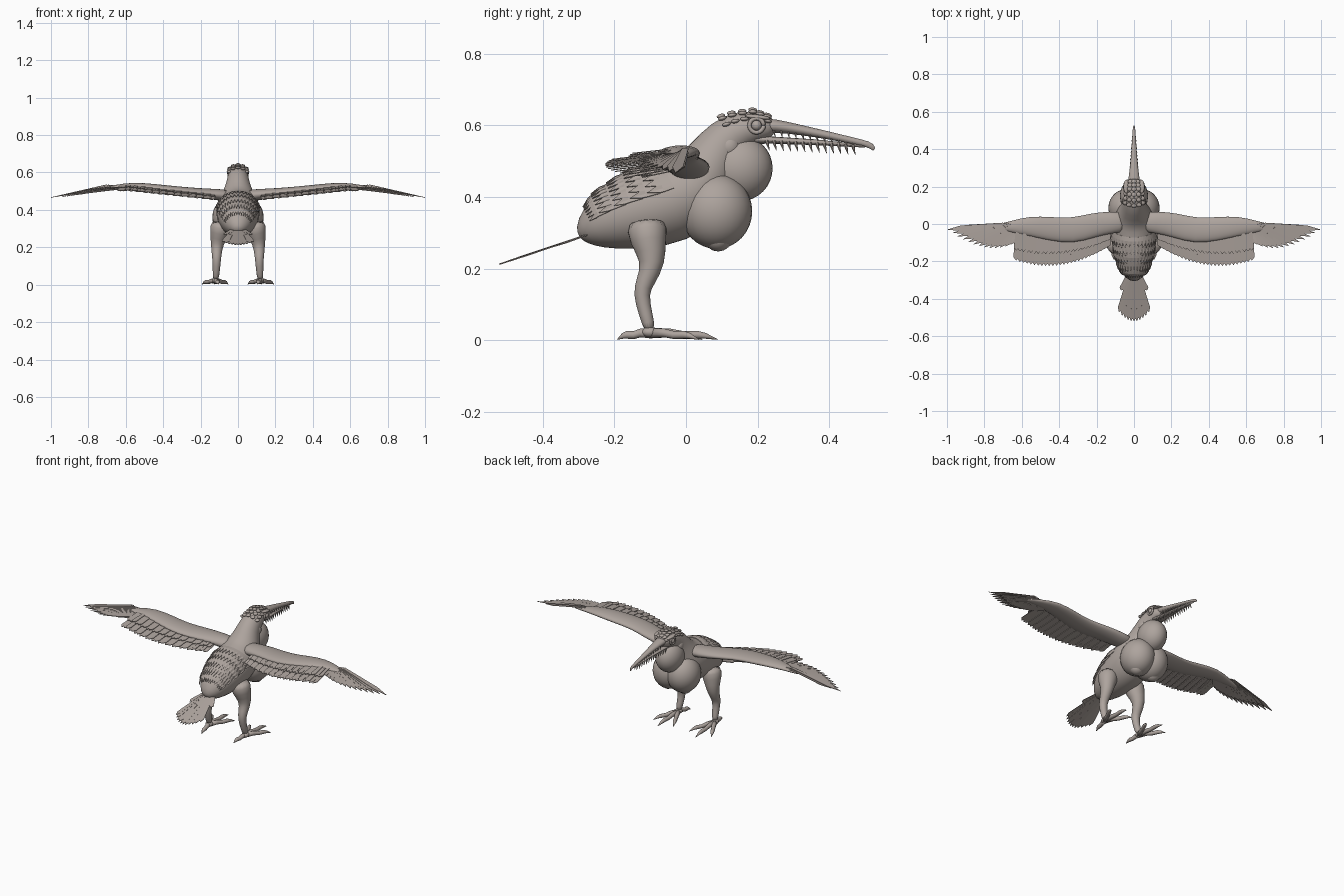
import bpy, bmesh, math
from mathutils import Vector, Matrix

if "Cube" in bpy.data.objects:
    bpy.data.objects.remove(bpy.data.objects["Cube"], do_unlink=True)

X, Y, Z = Vector((1, 0, 0)), Vector((0, 1, 0)), Vector((0, 0, 1))

clay = bpy.data.materials.new("warm_grey")
clay.use_nodes = True
clay.diffuse_color = (0.42, 0.37, 0.34, 1)
clay.node_tree.nodes["Principled BSDF"].inputs["Base Color"].default_value = clay.diffuse_color


def finish(name, bm, mirror=False, smooth=True, subdiv=0, thin=False):
    """Turn a bmesh into a named object with its modifiers."""
    if not thin:
        bmesh.ops.recalc_face_normals(bm, faces=bm.faces)
    for f in bm.faces:
        f.smooth = smooth
    mesh = bpy.data.meshes.new(name)
    bm.to_mesh(mesh)
    bm.free()
    mesh.materials.append(clay)
    obj = bpy.data.objects.new(name, mesh)
    bpy.context.scene.collection.objects.link(obj)
    if mirror:
        obj.modifiers.new("Mirror", "MIRROR").use_mirror_merge = False
    if thin:
        mod = obj.modifiers.new("Thickness", "SOLIDIFY")
        mod.thickness, mod.offset = 0.003, 0
    if subdiv:
        mod = obj.modifiers.new("Subdivision", "SUBSURF")
        mod.levels = mod.render_levels = subdiv
    return obj


def ring_point(secs, i, angle, ref, grow=1.0):
    """Point on the ellipse of section i, square to the path."""
    p, a, b = secs[i]
    t = (secs[min(i + 1, len(secs) - 1)][0] - secs[max(i - 1, 0)][0]).normalized()
    u = (ref - t * ref.dot(t)).normalized()
    return p + (u * a * math.cos(angle) + t.cross(u) * b * math.sin(angle)) * grow


def loft(bm, secs, ref, sides=16):
    rings = [[bm.verts.new(ring_point(secs, i, math.tau * k / sides, ref)) for k in range(sides)]
             for i in range(len(secs))]
    for r, s in zip(rings, rings[1:]):
        for k in range(sides):
            n = (k + 1) % sides
            bm.faces.new((r[k], r[n], s[n], s[k]))
    bm.faces.new(rings[0])
    bm.faces.new(rings[-1])


def tube(bm, pts, ref, sides=10):
    loft(bm, [(Vector(p[:3]), p[3], p[3]) for p in pts], ref, sides)


def ball(bm, centre, size, rot=0.0):
    m = Matrix.Translation(centre) @ Matrix.Rotation(rot, 4, "X") @ Matrix.Diagonal((*size, 1))
    bmesh.ops.create_uvsphere(bm, u_segments=28, v_segments=16, radius=1, matrix=m)


def spike(bm, base, tip, r):
    d = Vector(tip) - Vector(base)
    m = Matrix.Translation((Vector(base) + Vector(tip)) / 2) @ d.to_track_quat("Z", "Y").to_matrix().to_4x4()
    bmesh.ops.create_cone(bm, cap_ends=True, segments=7, radius1=r, radius2=0.0005, depth=d.length, matrix=m)


def blade(bm, base, tip, width, shoulder=0.85):
    """Flat pointed feather."""
    base, tip = Vector(base), Vector(tip)
    side = Z.cross(tip - base).normalized() * width / 2
    mid = base.lerp(tip, shoulder)
    pts = (base - side * 0.6, mid - side, tip, mid + side, base + side * 0.6)
    bm.faces.new([bm.verts.new(p) for p in pts])


# Torso, neck and skull: y, z, half width, half height
body = [(Vector((0, y, z)), a, b) for y, z, a, b in (
    (-.297, .287, .012, .012), (-.282, .3, .05, .044), (-.23, .33, .085, .083),
    (-.14, .36, .11, .11), (-.04, .387, .12, .122), (.03, .425, .115, .112),
    (.065, .485, .085, .083), (.095, .54, .062, .068), (.135, .58, .056, .06),
    (.19, .598, .05, .047), (.235, .593, .036, .032), (.25, .59, .015, .015))]
bm = bmesh.new()
loft(bm, body, X, 24)
finish("body", bm, subdiv=1)


def body_point(t, angle, grow):
    i = min(int(t), len(body) - 2)
    return ring_point(body, i, angle, X, grow).lerp(ring_point(body, i + 1, angle, X, grow), t - i)


# Ragged feather rows over the back
bm = bmesh.new()
cols = 32
for t in (4.3, 3.8, 3.3, 2.8, 2.3):
    rows = []
    for k in range(cols + 1):
        ang = -math.pi / 2 + math.radians(150) * (k / cols - 0.5)
        jag = 0.85 if k % 2 else 0.55
        rows.append([bm.verts.new(body_point(t - s, ang, g))
                     for s, g in ((0, 0.99), (0.4, 1.03), (jag, 1.07))])
    for r, s in zip(rows, rows[1:]):
        for j in range(2):
            bm.faces.new((r[j], s[j], s[j + 1], r[j + 1]))
finish("back_feathers", bm, smooth=False, thin=True)

# Throat and chest pouches
bm = bmesh.new()
ball(bm, (0, .15, .48), (.075, .092, .092))
finish("throat_pouch", bm)
bm = bmesh.new()
ball(bm, (.045, .085, .36), (.092, .1, .105))
ball(bm, (.055, .09, .288), (.042, .04, .04))
ball(bm, (.028, .12, .54), (.035, .035, .038))
finish("chest_pouches", bm, mirror=True)

# Beak
bm = bmesh.new()
loft(bm, [(Vector((0, y, z)), a, b) for y, z, a, b in (
    (.2, .6, .036, .024), (.25, .599, .03, .019), (.31, .589, .021, .015), (.4, .572, .014, .011),
    (.48, .554, .009, .009), (.51, .547, .007, .009), (.523, .538, .004, .008), (.524, .53, .001, .003))], X, 14)
finish("upper_beak", bm, subdiv=1)
bm = bmesh.new()
loft(bm, [(Vector((0, y, z)), a, b) for y, z, a, b in (
    (.18, .562, .034, .014), (.24, .559, .027, .01), (.36, .553, .016, .008), (.5, .542, .005, .004))], X, 12)
finish("lower_beak", bm)
bm = bmesh.new()
for k in range(13):
    y, f = .225 + .02 * k, 1 - k / 16
    spike(bm, (.024 * f, y, .558 - .001 * k), (.026 * f, y + .008, .53 - .001 * k), .006)
    spike(bm, (.02 * f, y, .59 - .003 * k), (.02 * f, y + .004, .571 - .0022 * k), .004)
finish("beak_teeth", bm, mirror=True, smooth=False)

# Eyes, lids, brows and crown scales
bm = bmesh.new()
ball(bm, (.045, .197, .6), (.015, .015, .015))
finish("eyes", bm, mirror=True)
bm = bmesh.new()
tube(bm, [(.05, .197 + .02 * math.cos(a), .6 + .02 * math.sin(a), .006)
          for a in (math.tau * k / 16 for k in range(17))], X, 8)
finish("eyelids", bm, mirror=True)
bm = bmesh.new()
ball(bm, (.042, .2, .623), (.014, .036, .007), -.1)
finish("brows", bm, mirror=True)
bm = bmesh.new()
for r in range(6):
    t = 7.9 + r * 0.38
    for k in range(5):
        p = body_point(t, -math.pi / 2 + (k - 2) * 0.5, 1.0)
        ball(bm, p, (.013, .012, .006), .3 - .12 * r)
finish("crown_scales", bm)


def wing_z(x):
    return min(.47 + .105 * x, .53 - .16 * (x - .6))


# Wing arms: x, y, half chord, half thickness
bm = bmesh.new()
loft(bm, [(Vector((x, y, wing_z(x))), a, b) for x, y, a, b in (
    (.04, .01, .055, .035), (.12, .01, .06, .03), (.22, -.006, .066, .024), (.33, -.038, .07, .022),
    (.45, -.025, .064, .022), (.56, -.01, .054, .02), (.66, -.014, .03, .014), (.75, -.015, .008, .006))], Y, 16)
finish("wing_arms", bm, mirror=True, subdiv=1)

# Long feathers and shorter coverts along the arm
bm = bmesh.new()
for k in range(26):
    x = .13 + .0196 * k
    end = -.225 + (x - .45) ** 2
    z = wing_z(x) - .004 + .003 * (k % 2)
    blade(bm, (x, -.005, z), (x + .01, end, z - .025), .032, .9)
    blade(bm, (x, -.005, z + .008), (x + .01, end * .72, z - .008), .028, .88)
finish("inner_wing_feathers", bm, mirror=True, smooth=False, thin=True)

# Fanned feathers at the wing tip, in two layers
bm = bmesh.new()
count = 13
for k in range(count):
    s = k / (count - 1)
    x, y = .66 + .34 * s, -.03 - .1 * math.sin(math.pi * min(1, .3 + .7 * s))
    for reach, drop in ((1, 0), (.8, .01)):
        base = Vector((.58 + .12 * s, -.01 + .008 * s, wing_z(.62) - .004 - drop + .001 * k))
        tip = Vector((x, y, wing_z(x) - drop))
        blade(bm, base, base.lerp(tip, reach), .03, .75)
finish("wing_tip_feathers", bm, mirror=True, smooth=False, thin=True)


def tail_z(y):
    return .288 + (y + .29) * .33


# Tail: short upper tier over a long fan
bm = bmesh.new()
for k in range(11):
    s = (k - 5) / 5
    for spread, start, end, curl in ((.08, -.31, -.522, .05), (.07, -.27, -.375, .02)):
        y = end + curl * s * s
        blade(bm, (spread * .45 * s, start, tail_z(start) + .002), (spread * s, y, tail_z(y) + .001 * (k % 2)), .026, .86)
finish("tail_feathers", bm, smooth=False, thin=True)

# Legs: x, y, z, radius
bm = bmesh.new()
tube(bm, [(.085, -.11, .34, .065), (.1, -.107, .275, .052), (.112, -.09, .215, .034), (.114, -.113, .165, .027),
          (.114, -.127, .13, .023), (.116, -.112, .07, .019), (.12, -.1, .025, .017)], X, 14)
finish("legs", bm, mirror=True, subdiv=1)

# Toes and claws
bm = bmesh.new()
ankle = Vector((.12, -.1, .022))
ball(bm, ankle, (.02, .024, .015))
for tip in ((.125, .088, 0), (.192, .035, 0), (.052, .045, 0), (.105, -.192, 0)):
    tip = Vector(tip) + Z * .003
    path = [(*(ankle.lerp(tip, f).xy), z, r) for f, z, r in (
        (0, .02, .015), (.3, .02, .012), (.5, .014, .011), (.7, .015, .011), (.82, .012, .008), (1, .002, .001))]
    tube(bm, path, Z)
finish("feet", bm, mirror=True)
